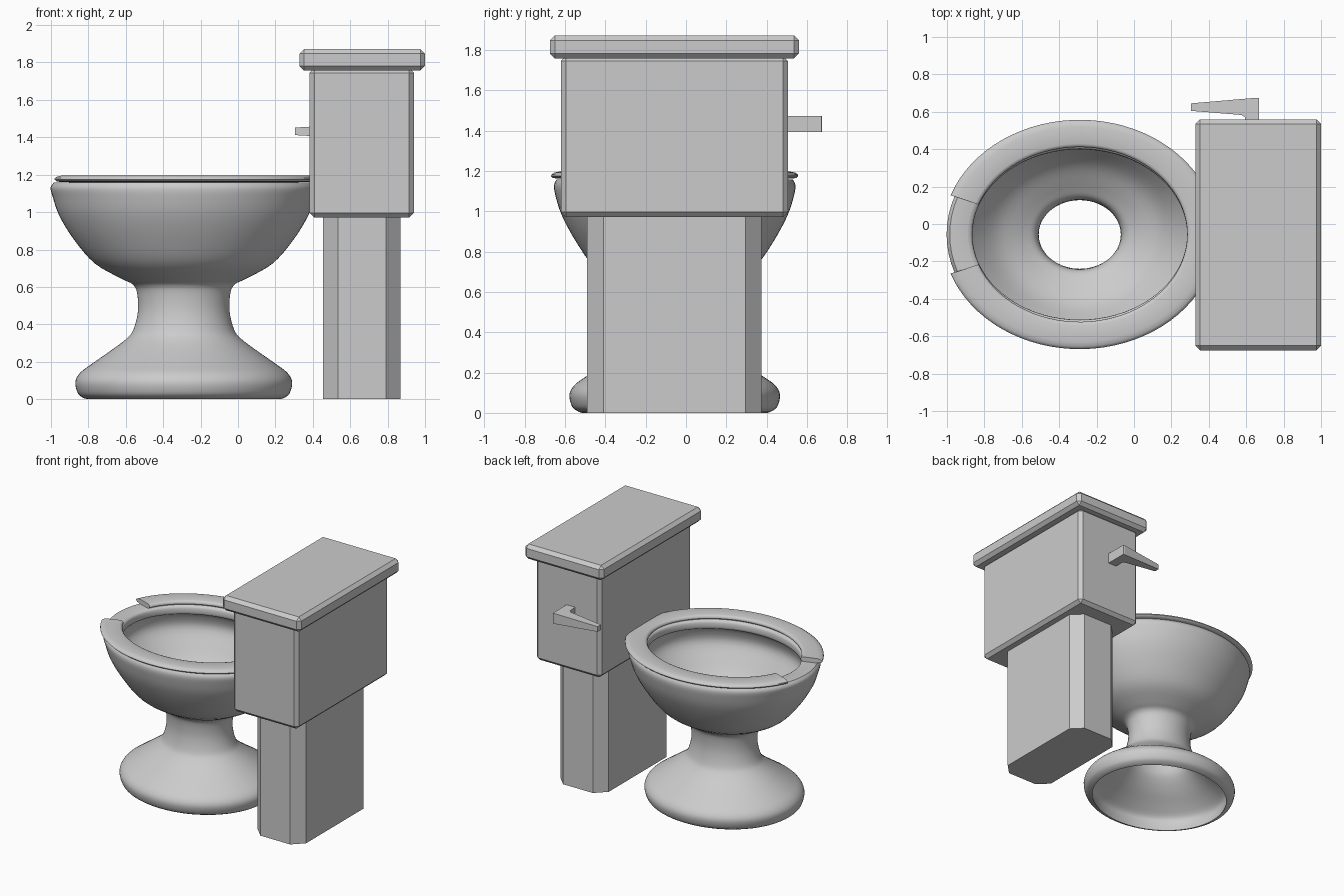
import bpy, bmesh
from math import sin, cos, pi, radians
from mathutils import Vector

if "Cube" in bpy.data.objects:
    bpy.data.objects.remove(bpy.data.objects["Cube"])

CX, CY = -0.29, -0.056   # axis of the bowl


def finish(bm, name, smooth=None):
    bmesh.ops.recalc_face_normals(bm, faces=bm.faces)
    me = bpy.data.meshes.new(name)
    bm.to_mesh(me)
    bm.free()
    ob = bpy.data.objects.new(name, me)
    bpy.context.collection.objects.link(ob)
    if smooth:
        bpy.ops.object.select_all(action='DESELECT')
        ob.select_set(True)
        bpy.context.view_layer.objects.active = ob
        bpy.ops.object.shade_smooth_by_angle(angle=radians(smooth))
    return ob


def spline(pts, steps=4):
    """Catmull-Rom curve through (rx, ry, z) points."""
    p = [Vector(q) for q in pts]
    p = [p[0]] + p + [p[-1]]
    out = []
    for a, b, c, d in zip(p, p[1:], p[2:], p[3:]):
        for i in range(steps):
            t = i / steps
            out.append(0.5 * (2 * b + (c - a) * t + (2 * a - 5 * b + 4 * c - d) * t * t
                              + (3 * b - a - 3 * c + d) * t ** 3))
    return out + [p[-1]]


def elliptic_sweep(name, loop, a0=0.0, a1=2 * pi, segs=72, smooth=40):
    """Sweep a closed section round the bowl axis, fully or as an arc with end caps."""
    bm = bmesh.new()
    full = a1 - a0 > 2 * pi - 1e-4
    rings = []
    for i in range(segs if full else segs + 1):
        a = a0 + (a1 - a0) * i / segs
        rings.append([bm.verts.new((CX + rx * cos(a), CY + ry * sin(a), z)) for rx, ry, z in loop])
    n = len(loop)
    for r, s in zip(rings, rings[1:] + rings[:1] if full else rings[1:]):
        for j in range(n):
            k = (j + 1) % n
            bm.faces.new((r[j], s[j], s[k], r[k]))
    if not full:
        bm.faces.new(rings[0])
        bm.faces.new(rings[-1])
    return finish(bm, name, smooth)


def box(name, lo, hi, bevel, vertical_only=False):
    bm = bmesh.new()
    bmesh.ops.create_cube(bm, size=1)
    lo, hi = Vector(lo), Vector(hi)
    for v in bm.verts:
        v.co = Vector([(l + h) / 2 + c * (h - l) for l, h, c in zip(lo, hi, v.co)])
    edges = [e for e in bm.edges if not vertical_only
             or abs(e.verts[0].co.z - e.verts[1].co.z) > 0.1]
    bmesh.ops.bevel(bm, geom=edges, offset=bevel, segments=1, affect='EDGES', profile=0.5)
    return finish(bm, name)


# Bowl and foot: one hollow shell, open from the bowl through to the floor
outer = [(0.535, 0.475, 0.005), (0.565, 0.508, 0.03), (0.58, 0.522, 0.09), (0.555, 0.495, 0.14),
         (0.49, 0.425, 0.19), (0.39, 0.325, 0.26), (0.31, 0.255, 0.32), (0.27, 0.225, 0.37),
         (0.245, 0.205, 0.47), (0.25, 0.21, 0.57), (0.275, 0.23, 0.615), (0.335, 0.28, 0.645),
         (0.475, 0.40, 0.725), (0.585, 0.49, 0.85), (0.665, 0.56, 0.98), (0.70, 0.592, 1.08),
         (0.712, 0.598, 1.13), (0.695, 0.585, 1.158)]
inner = [(0.60, 0.475, 1.16), (0.577, 0.458, 1.145), (0.577, 0.458, 1.10), (0.60, 0.485, 1.075),
         (0.61, 0.51, 0.98), (0.54, 0.45, 0.87), (0.44, 0.37, 0.76), (0.31, 0.26, 0.68),
         (0.24, 0.20, 0.635), (0.222, 0.185, 0.57), (0.222, 0.186, 0.47), (0.245, 0.205, 0.365),
         (0.285, 0.235, 0.305), (0.365, 0.305, 0.235), (0.46, 0.40, 0.165), (0.52, 0.465, 0.11),
         (0.53, 0.47, 0.06), (0.515, 0.46, 0.0)]
elliptic_sweep("bowl_and_foot", spline(outer) + spline(inner))

# Open-front seat with rounded edges
seat = [(0.575, 0.467, 1.172), (0.575, 0.467, 1.182), (0.582, 0.474, 1.192), (0.595, 0.485, 1.196),
        (0.69, 0.575, 1.196), (0.718, 0.598, 1.191), (0.734, 0.611, 1.182), (0.735, 0.613, 1.174),
        (0.725, 0.604, 1.165), (0.70, 0.58, 1.161), (0.59, 0.48, 1.161)]
elliptic_sweep("seat", seat, radians(-160), radians(160), 72, 50)

# Cistern, its lid and its stand
box("tank", (0.383, -0.62, 0.97), (0.94, 0.505, 1.77), 0.025)
box("tank_lid", (0.328, -0.675, 1.757), (1.0, 0.56, 1.872), 0.025)
box("tank_stand", (0.455, -0.49, 0.0), (0.87, 0.375, 0.98), 0.08, vertical_only=True)

# Flush lever: L-shaped outline (x, y, half height), tapering to the tip
outline = [(0.668, 0.50, 0.04), (0.668, 0.673, 0.04), (0.655, 0.675, 0.04), (0.305, 0.645, 0.02),
           (0.305, 0.605, 0.02), (0.575, 0.583, 0.036), (0.592, 0.573, 0.038), (0.597, 0.50, 0.04)]
bm = bmesh.new()
low = [bm.verts.new((x, y, 1.432 - h)) for x, y, h in outline]
top = [bm.verts.new((x, y, 1.432 + h)) for x, y, h in outline]
for i in range(len(outline)):
    j = (i + 1) % len(outline)
    bm.faces.new((low[i], low[j], top[j], top[i]))
for side in (low, top):
    bm.faces.new((side[0], side[1], side[2], side[5], side[6], side[7]))
    bm.faces.new((side[2], side[3], side[4], side[5]))
finish(bm, "flush_lever")
